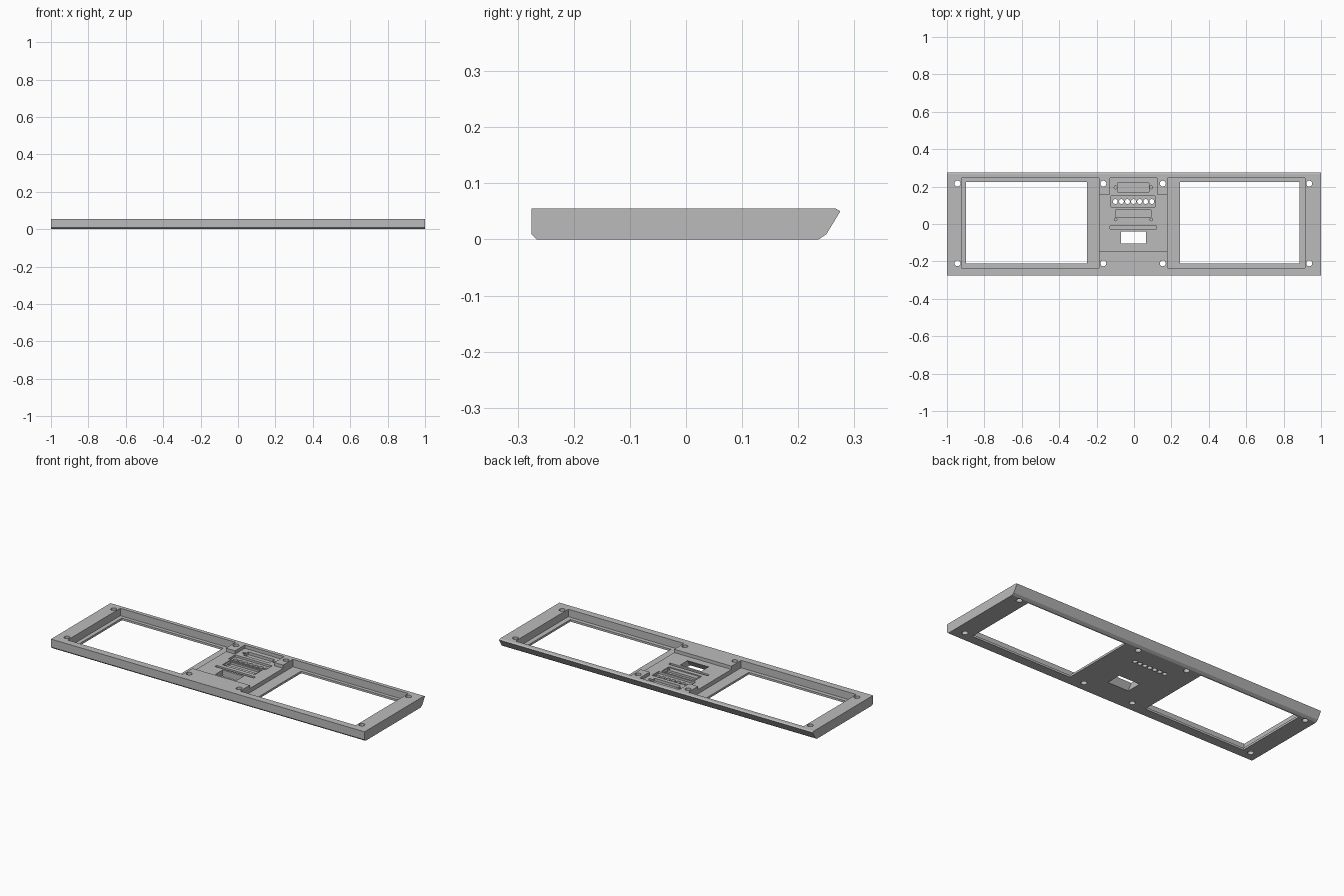
import bpy, bmesh, math
from mathutils import Matrix, Vector

if "Cube" in bpy.data.objects:
    bpy.data.objects.remove(bpy.data.objects["Cube"])

grey = bpy.data.materials.new("plain grey")
grey.diffuse_color = (0.5, 0.5, 0.5, 1)
grey.use_nodes = True
grey.node_tree.nodes["Principled BSDF"].inputs["Base Color"].default_value = grey.diffuse_color
TOP, FLOOR, MID = 0.055, 0.012, 0.036


def make(name, bm):
    bmesh.ops.recalc_face_normals(bm, faces=bm.faces)
    me = bpy.data.meshes.new(name)
    bm.to_mesh(me)
    bm.free()
    me.materials.append(grey)
    ob = bpy.data.objects.new(name, me)
    bpy.context.collection.objects.link(ob)
    return ob


def prism(name, profile, x0, x1):
    """Extrude a (y, z) profile along x."""
    bm = bmesh.new()
    f = bm.faces.new([bm.verts.new((x0, y, z)) for y, z in profile])
    ext = bmesh.ops.extrude_face_region(bm, geom=[f])["geom"]
    bmesh.ops.translate(bm, vec=(x1 - x0, 0, 0),
                        verts=[v for v in ext if isinstance(v, bmesh.types.BMVert)])
    return make(name, bm)


def cut(cutter):
    mod = plate.modifiers.new("cut", "BOOLEAN")
    mod.operation, mod.solver, mod.object = "DIFFERENCE", "EXACT", cutter
    bpy.context.view_layer.objects.active = plate
    bpy.ops.object.modifier_apply(modifier=mod.name)
    bpy.data.objects.remove(cutter, do_unlink=True)


def pocket(x0, x1, y0, y1, z0, z1=0.1):
    cut(prism("cutter", [(y0, z0), (y1, z0), (y1, z1), (y0, z1)], x0, x1))


def drill(x, y, r, z0=-0.05):
    bm = bmesh.new()
    bmesh.ops.create_cone(bm, cap_ends=True, segments=20, radius1=r, radius2=r, depth=0.1 - z0,
                          matrix=Matrix.Translation(Vector((x, y, (0.1 + z0) / 2))))
    cut(make("cutter", bm))


# Face plate with a slanted back edge and chamfered lower edges
plate = prism("face_plate", [(-0.275, TOP), (-0.275, 0.009), (-0.266, 0), (0.236, 0),
                             (0.25, 0.009), (0.275, 0.05), (0.267, TOP)], -1, 1)

# Two display pockets with window openings
pocket(-0.922, -0.187, -0.235, 0.245, FLOOR)
pocket(-0.898, -0.252, -0.212, 0.225, -0.05)
pocket(0.178, 0.915, -0.235, 0.245, FLOOR)
pocket(0.245, 0.886, -0.212, 0.225, -0.05)

# Lowered bridge between the pockets
pocket(-0.19, 0.181, -0.147, 0.157, MID)

# Connector bay, button strip and lower socket
pocket(-0.129, 0.122, 0.157, 0.246, MID)
pocket(-0.088, 0.08, 0.172, 0.22, 0.02)
pocket(-0.124, 0.112, 0.09, 0.15, 0.024)
pocket(-0.108, 0.1, 0.012, 0.08, 0.03)
pocket(-0.098, 0.09, 0.038, 0.076, 0.018)
pocket(-0.129, 0.12, -0.028, -0.012, 0.012)

# Slanted cable opening
cut(prism("cutter", [(-0.135, -0.01), (-0.04, -0.01), (-0.04, 0.1), (-0.105, 0.1),
                     (-0.105, 0.036)], -0.07, 0.064))

# Row of button holes
for i in range(7):
    drill(-0.1 + i * 0.0325, 0.12, 0.013)

# Small blind holes beside the sockets
for x in (-0.098, 0.092):
    drill(x, 0.196, 0.008, 0.02)
    drill(x, 0.024, 0.007, 0.018)

# Screw holes
for x in (-0.944, -0.164, 0.154, 0.937):
    for y in (-0.21, 0.216):
        drill(x, y, 0.016)
